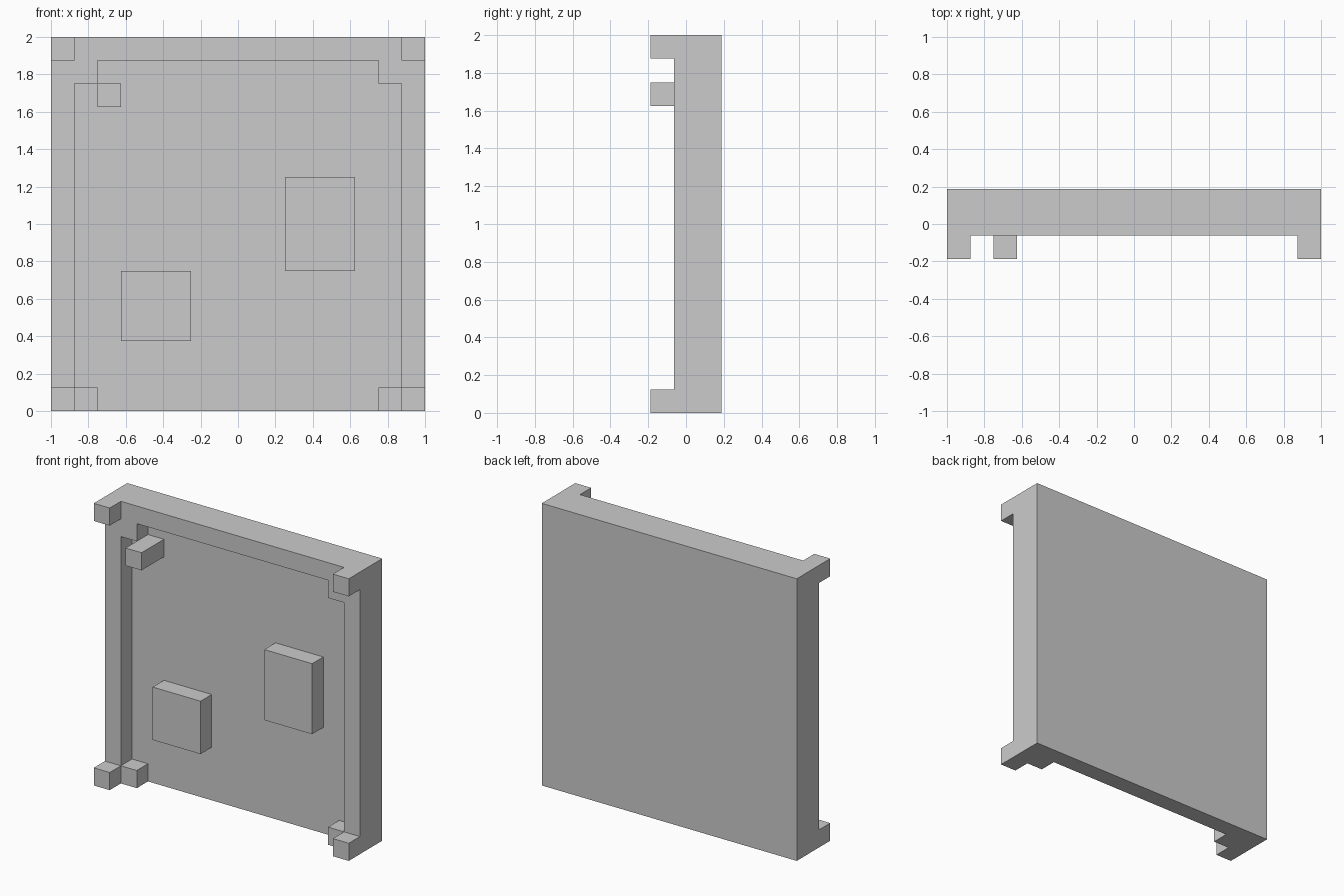
import bpy
import bmesh

if "Cube" in bpy.data.objects:
    bpy.data.objects.remove(bpy.data.objects["Cube"])

PX = 0.125                      # model module
FRONT, RIM, FLOOR, BACK = -0.1875, -0.0625, 0.0625, 0.1875


def prism(name, half_or_full, y0, y1, mirror=False):
    """Extrude an x/z outline from y0 to y1; optionally mirror a left half outline."""
    pts = list(half_or_full)
    if mirror:
        pts += [(-x, z) for x, z in reversed(pts)]
    bm = bmesh.new()
    face = bm.faces.new([bm.verts.new((x, y0, z)) for x, z in pts])
    ext = bmesh.ops.extrude_face_region(bm, geom=[face])
    moved = [v for v in ext["geom"] if isinstance(v, bmesh.types.BMVert)]
    bmesh.ops.translate(bm, verts=moved, vec=(0, y1 - y0, 0))
    bmesh.ops.recalc_face_normals(bm, faces=bm.faces)
    mesh = bpy.data.meshes.new(name)
    bm.to_mesh(mesh)
    bm.free()
    obj = bpy.data.objects.new(name, mesh)
    bpy.context.collection.objects.link(obj)
    return obj


def block(name, x0, x1, z0, z1, y0, y1):
    return prism(name, [(x0, z0), (x0, z1), (x1, z1), (x1, z0)], y0, y1)


def cut(target, cutter):
    mod = target.modifiers.new(cutter.name, "BOOLEAN")
    mod.operation = "DIFFERENCE"
    mod.solver = "EXACT"
    mod.object = cutter
    cutter.hide_render = True
    cutter.display_type = "WIRE"


# Casing: full block, trimmed so only the four corner studs reach the front
casing = block("casing", -1, 1, 0, 2, FRONT, BACK)
cut(casing, prism("stud_cutter", [
    (-0.875, -0.1), (-0.875, PX), (-1.1, PX),
    (-1.1, 1.875), (-0.875, 1.875), (-0.875, 2.1)], -0.4, RIM, mirror=True))

# Recess: stepped upper corners, small feet at the bottom, open lower edge
cut(casing, prism("recess_cutter", [
    (-0.75, -0.1), (-0.75, PX), (-0.875, PX),
    (-0.875, 1.75), (-0.75, 1.75), (-0.75, 1.875)], -0.4, FLOOR, mirror=True))

# Raised details, seated slightly into the recessed panel
SEAT = FLOOR + 0.03
block("peg", -0.75, -0.625, 1.625, 1.75, FRONT, SEAT)
block("lower_pad", -0.625, -0.25, 0.375, 0.75, RIM, SEAT)
block("upper_pad", 0.25, 0.625, 0.75, 1.25, RIM, SEAT)
